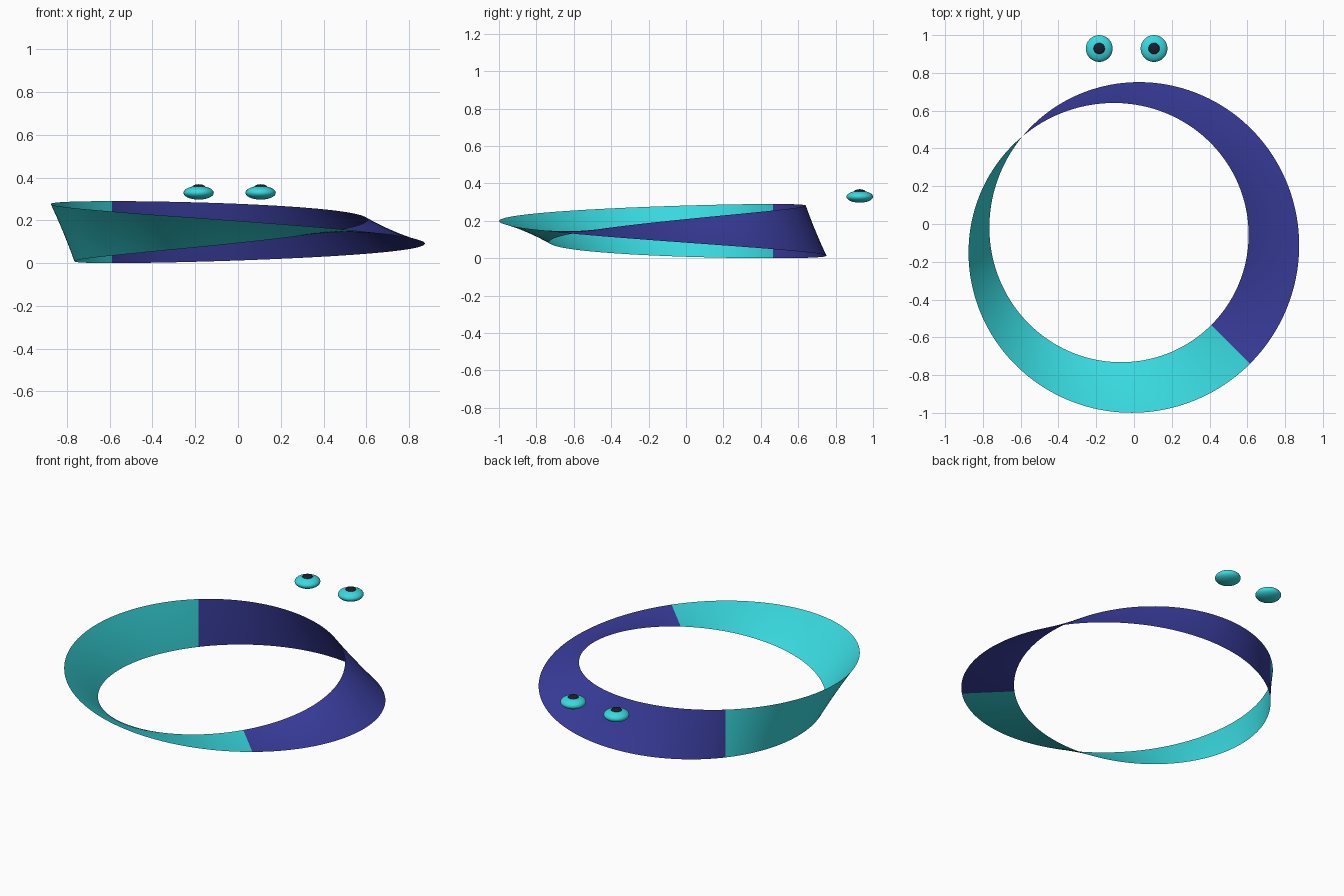
import bpy
from math import sin, cos, pi, radians

if "Cube" in bpy.data.objects:
    bpy.data.objects.remove(bpy.data.objects["Cube"])

CX, CY = -0.039, -0.086      # ring centre
R, W = 0.779, 0.145          # ring radius, half width of the band
STEPS, ROWS = 96, 8


def material(name, rgb):
    m = bpy.data.materials.new(name)
    m.diffuse_color = (*rgb, 1)
    m.use_nodes = True
    m.node_tree.nodes["Principled BSDF"].inputs["Base Color"].default_value = m.diffuse_color
    return m


teal = material("teal", (0.04, 0.70, 0.74))
indigo = material("indigo", (0.045, 0.05, 0.36))
black = material("black", (0.01, 0.012, 0.03))


# One half of the half-twist band, a single sheet
def band(name, start, end, mat):
    verts, faces = [], []
    for i in range(STEPS + 1):
        phi = start + (end - start) * i / STEPS
        a = phi - radians(45)
        for j in range(ROWS + 1):
            v = W * (2 * j / ROWS - 1)
            r = R + v * cos(phi / 2)
            verts.append((CX + r * cos(a), CY + r * sin(a), W - v * sin(phi / 2)))
    n = ROWS + 1
    for i in range(STEPS):
        for j in range(ROWS):
            k = i * n + j
            faces.append((k, k + 1, k + n + 1, k + n))
    me = bpy.data.meshes.new(name)
    me.from_pydata(verts, [], faces)
    me.materials.append(mat)
    me.shade_smooth()
    bpy.context.collection.objects.link(bpy.data.objects.new(name, me))


band("band_half_teal", -pi, 0, teal)
band("band_half_indigo", 0, pi, indigo)


# Flattened spheres
def ellipsoid(name, loc, radius, half_height, mat):
    bpy.ops.mesh.primitive_uv_sphere_add(segments=32, ring_count=16, location=loc)
    ob = bpy.context.object
    ob.name = name
    ob.scale = (radius, radius, half_height)
    bpy.ops.object.transform_apply(location=False, rotation=False, scale=True)
    ob.data.materials.append(mat)
    ob.data.shade_smooth()


# Eyes hovering behind the band
for side, s in (("left", -1), ("right", 1)):
    x = CX + s * 0.145
    ellipsoid(side + "_eye", (x, 0.929, 0.329), 0.071, 0.032, teal)
    ellipsoid(side + "_pupil", (x, 0.929, 0.356), 0.030, 0.013, black)
